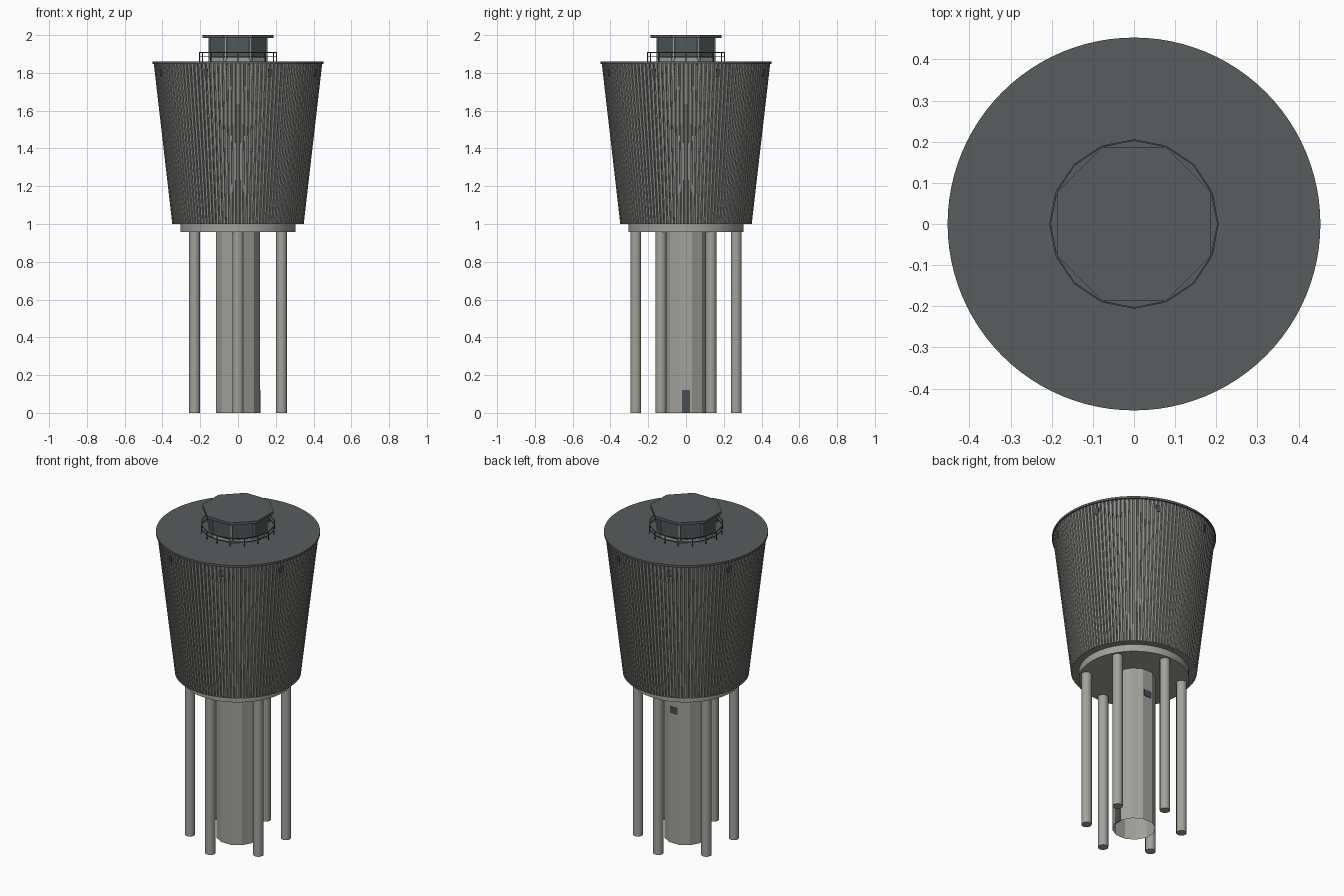
import bpy, bmesh, math
from mathutils import Matrix, Vector

if "Cube" in bpy.data.objects:
    bpy.data.objects.remove(bpy.data.objects["Cube"])


def material(name, r, g, b):
    m = bpy.data.materials.new(name)
    lin = [((c / 255 + 0.055) / 1.055) ** 2.4 for c in (r, g, b)]
    m.diffuse_color = (*lin, 1)
    m.use_nodes = True
    m.node_tree.nodes["Principled BSDF"].inputs["Base Color"].default_value = m.diffuse_color
    return m


CONCRETE = material("light concrete", 162, 162, 156)
RIBBED = material("ribbed concrete", 142, 142, 137)
ROOF = material("dark roof grey", 88, 93, 94)
DARK = material("dark opening", 74, 78, 82)
GLASS = material("dark glass", 78, 88, 90)


def finish(name, bm, mat, smooth=False):
    bmesh.ops.recalc_face_normals(bm, faces=bm.faces)
    me = bpy.data.meshes.new(name)
    bm.to_mesh(me)
    bm.free()
    me.materials.append(mat)
    ob = bpy.data.objects.new(name, me)
    bpy.context.collection.objects.link(ob)
    if smooth:
        bpy.ops.object.select_all(action='DESELECT')
        ob.select_set(True)
        bpy.context.view_layer.objects.active = ob
        bpy.ops.object.shade_smooth_by_angle(angle=math.radians(35))
    return ob


def add_prism(bm, sides, r, z0, z1, turn=0.0, x=0.0, y=0.0, caps=True):
    mat = Matrix.Translation((x, y, (z0 + z1) / 2)) @ Matrix.Rotation(math.radians(turn), 4, 'Z')
    bmesh.ops.create_cone(bm, cap_ends=caps, segments=sides, radius1=r, radius2=r,
                          depth=z1 - z0, matrix=mat)


def prism(name, mat, sides, r, z0, z1, turn=0.0, smooth=False, caps=True):
    bm = bmesh.new()
    add_prism(bm, sides, r, z0, z1, turn, caps=caps)
    return finish(name, bm, mat, smooth)


def add_box(bm, angle, radius, z, size, tilt=0.0):
    # box placed at an angle around the axis, x pointing outward
    m = (Matrix.Rotation(math.radians(angle), 4, 'Z') @ Matrix.Translation((radius, 0, z))
         @ Matrix.Rotation(tilt, 4, 'Y') @ Matrix.Diagonal((*size, 1)))
    bmesh.ops.create_cube(bm, size=1, matrix=m)


# legs and central shaft
bm = bmesh.new()
for k in range(6):
    a = math.radians(30 + 60 * k)
    add_prism(bm, 16, 0.029, 0, 0.965, x=0.266 * math.cos(a), y=0.266 * math.sin(a))
finish("support_legs", bm, CONCRETE, True)
prism("central_shaft", CONCRETE, 12, 0.12, 0, 0.965, 15, caps=False)

# door (+x) and small window (+y) on the shaft
bm = bmesh.new()
add_box(bm, 0, 0.116, 0.06, (0.006, 0.042, 0.12))
finish("shaft_door", bm, DARK)
bm = bmesh.new()
add_box(bm, 90, 0.116, 0.81, (0.006, 0.05, 0.04))
finish("shaft_window", bm, DARK)

# ring under the tank
prism("base_ring", CONCRETE, 64, 0.305, 0.957, 1.0, smooth=True)

# ribbed tank: alternating groove and rib around a tapering shell
RIBS, R0, R1, DEPTH = 120, 0.348, 0.446, 0.008
bm = bmesh.new()
rings = []
for z, r in ((1.0, R0), (1.85, R1)):
    ring = []
    for k in range(RIBS):
        for f, d in ((-0.30, 0), (0.30, 0), (0.38, DEPTH), (0.62, DEPTH)):
            a = 2 * math.pi * (k + f) / RIBS
            ring.append(bm.verts.new(((r - d) * math.cos(a), (r - d) * math.sin(a), z)))
    rings.append(ring)
n = len(rings[0])
for i in range(n):
    j = (i + 1) % n
    bm.faces.new((rings[0][i], rings[0][j], rings[1][j], rings[1][i]))
bm.faces.new(rings[0])
finish("ribbed_tank", bm, RIBBED)

# roof disc
prism("tank_roof", ROOF, 96, 0.453, 1.847, 1.86, smooth=True)

# slot windows below the roof edge
bm = bmesh.new()
lean = math.atan2(R1 - R0, 0.85)
for k in range(8):
    add_box(bm, 22.5 + 45 * k, R0 + (R1 - R0) * 0.80 / 0.85, 1.80, (0.008, 0.022, 0.04), lean)
finish("tank_slot_windows", bm, DARK)

# lookout cabin: parapet, glazing, corner posts, roof slab
prism("cabin_parapet", CONCRETE, 8, 0.168, 1.855, 1.878, 22.5)
prism("cabin_glazing", GLASS, 8, 0.165, 1.875, 1.987, 22.5)
bm = bmesh.new()
for k in range(8):
    add_box(bm, 22.5 + 45 * k, 0.163, 1.93, (0.01, 0.009, 0.114))
finish("cabin_corner_posts", bm, CONCRETE)
prism("cabin_roof", ROOF, 8, 0.202, 1.984, 2.0, 22.5)

# sixteen-sided railing
bm = bmesh.new()
apothem = 0.204 * math.cos(math.pi / 16)
side = 2 * 0.204 * math.sin(math.pi / 16)
for k in range(16):
    add_box(bm, 22.5 * k, 0.204, 1.884, (0.004, 0.004, 0.052))
    for z in (1.885, 1.908):
        add_box(bm, 22.5 * k + 11.25, apothem, z, (0.004, side, 0.004))
finish("cabin_railing", bm, DARK)
